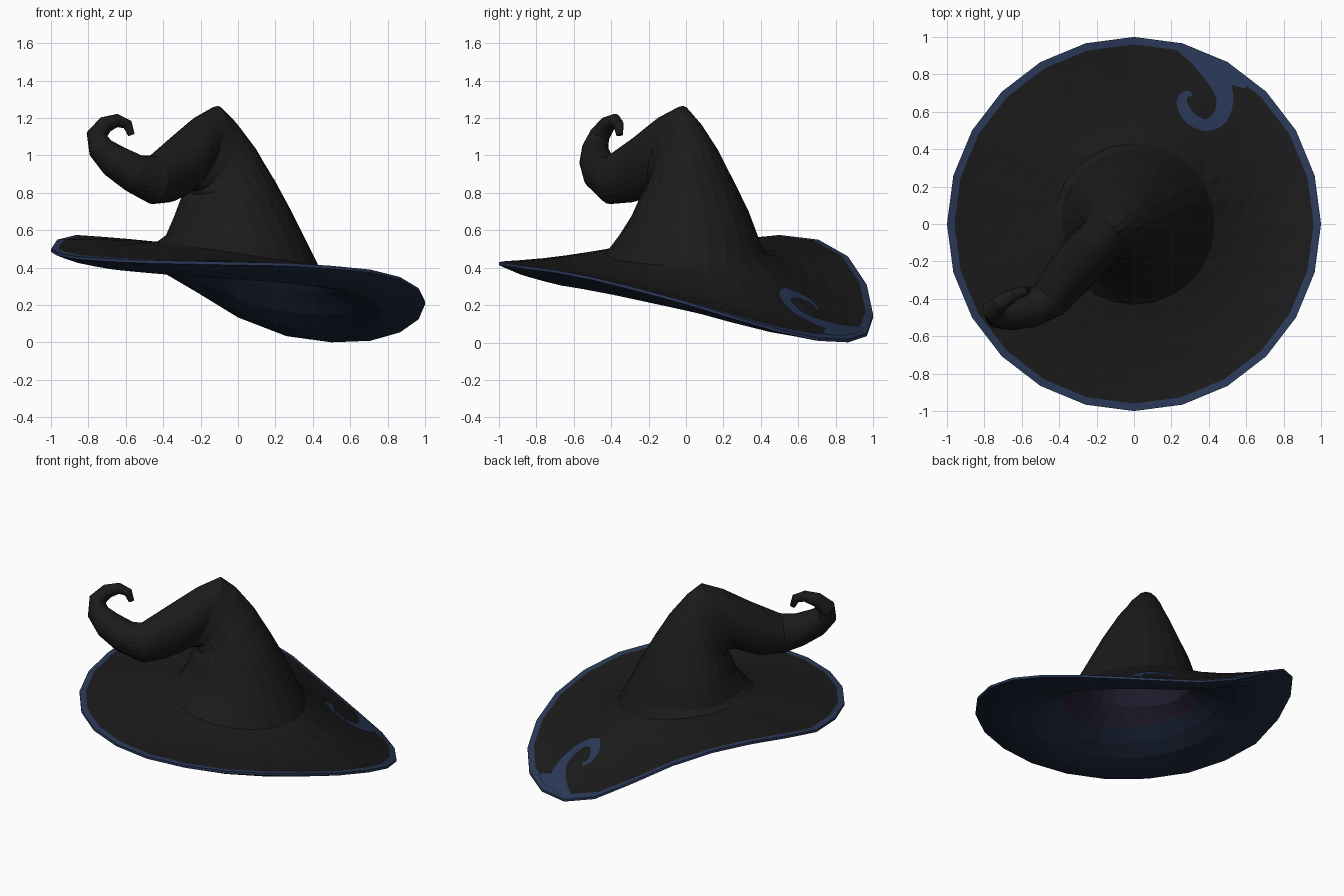
import bpy
from math import sin, cos, pi
from mathutils import Vector
from mathutils.bvhtree import BVHTree

if "Cube" in bpy.data.objects:
    bpy.data.objects.remove(bpy.data.objects["Cube"])

SIDES = 24


def material(name, rgb):
    m = bpy.data.materials.new(name)
    m.use_nodes = True
    m.diffuse_color = (*rgb, 1)
    bsdf = m.node_tree.nodes["Principled BSDF"]
    bsdf.inputs["Base Color"].default_value = (*rgb, 1)
    bsdf.inputs["Roughness"].default_value = 0.9
    return m


BLACK = material("black felt", (0.011, 0.011, 0.011))
BLUE = material("blue trim", (0.024, 0.042, 0.1))
NAVY = material("navy underside", (0.014, 0.024, 0.05))
PURPLE = material("purple lining", (0.018, 0.013, 0.031))


def make_object(name, verts, faces, mats, indices=None):
    mesh = bpy.data.meshes.new(name)
    mesh.from_pydata(verts, [], faces)
    for m in mats:
        mesh.materials.append(m)
    if indices:
        mesh.polygons.foreach_set("material_index", indices)
    mesh.update()
    obj = bpy.data.objects.new(name, mesh)
    bpy.context.collection.objects.link(obj)
    return obj


def loft(rings):
    """Triangulated skin between successive closed rings."""
    verts = [p for ring in rings for p in ring]
    faces = []
    for r in range(len(rings) - 1):
        for i in range(SIDES):
            j = (i + 1) % SIDES
            a, b = r * SIDES + i, r * SIDES + j
            c, d = b + SIDES, a + SIDES
            faces += [(c, b, a), (d, c, a)]
    return verts, faces


# Brim: wavy rim height every 15 degrees, counterclockwise from +x
RIM = [.22, .14, .07, .025, .017, .05, .15, .31, .46, .55, .575, .55,
       .50, .48, .46, .45, .44, .435, .43, .425, .41, .39, .35, .29]


def base_point(i, radius=0.43):
    a = 2 * pi * i / SIDES
    return Vector((radius * cos(a), radius * sin(a), 0.476 - 0.065 * cos(a)))


def brim_ring(t, sag, tilt=0.0, drop=0.0):
    ring = []
    for i in range(SIDES):
        a = 2 * pi * i / SIDES
        p = base_point(i).lerp(Vector((cos(a), sin(a), RIM[i])), t)
        p.z = max(0, p.z - (sag + tilt * cos(a)) * sin(pi * t) - drop)
        ring.append(p)
    return ring


top = [brim_ring(t, 0.018, 0.024) for t in (0, .2, .4, .6, .8, .93, 1)]
under = [brim_ring(t, 0.1, 0.015, 0.016) for t in (1, .95, .8, .6, .4, .2, .03)]

# Crown: each ring spans from the back of the fold to its inner side
BACK = Vector((cos(pi / 4), sin(pi / 4), 0))
SIDE = Vector((-BACK.y, BACK.x, 0))
ANGLES = [2 * pi * i / SIDES - pi / 4 for i in range(SIDES)]


def crown_ring(s0, z0, s1, z1, width, shift):
    outer = BACK * -s0 + Vector((0, 0, z0))
    inner = BACK * -s1 + Vector((0, 0, z1))
    centre, half = (outer + inner) / 2 + SIDE * shift, (outer - inner) / 2
    return [centre + half * cos(a) + SIDE * width * sin(a) for a in ANGLES]


FOLD = [(-.385, .53, .37, .58, .375, .02), (-.3, .71, .31, .67, .32, .035),
        (-.21, .88, .28, .75, .26, .04), (-.11, 1.05, .25, .79, .205, .05),
        (0, 1.19, .26, .81, .15, .06), (.09, 1.265, .30, .81, .125, .065),
        (.23, 1.21, .37, .78, .135, .06), (.40, 1.11, .46, .75, .13, .055),
        (.60, 1.0, .61, .74, .11, .035)]
crown = [crown_ring(*f) for f in FOLD]

# Curled tip: round sections carried along a path
TIP = [(-.555, -.45, .905, .104), (-.66, -.48, .97, .09), (-.735, -.485, 1.04, .07),
       (-.755, -.46, 1.11, .055), (-.71, -.42, 1.165, .045), (-.645, -.38, 1.187, .035),
       (-.59, -.36, 1.165, .028), (-.57, -.355, 1.11, .018)]
up, side = Vector((0, 0, 1)), SIDE.copy()
path = [Vector((-.44, -.41, .87))] + [Vector(p[:3]) for p in TIP]
for k, p in enumerate(TIP, 1):
    tangent = (path[min(k + 1, len(TIP))] - path[k - 1]).normalized()
    up = (up - tangent * up.dot(tangent)).normalized()
    cross = tangent.cross(up)
    side = cross if cross.dot(side) > 0 else -cross
    crown.append([path[k] + p[3] * (up * cos(a) + side * sin(a)) for a in ANGLES])

# Hat shell: one skin from the tip down the crown and around the brim
verts, faces = loft(crown[::-1] + top + under)
bands = [0] * (len(crown) + 5) + [1] * 2 + [2] * 6
indices = [bands[k // (2 * SIDES)] for k in range(len(faces))] + [0]
faces.append(tuple(range(SIDES)))
shell = make_object("crown_and_brim", verts, faces, [BLACK, BLUE, NAVY], indices)

# Lining: inside of the crown, closed at its top
lining = [under[-1]]
for ring in crown[:4]:
    mid = sum(ring, Vector()) / SIDES
    lining.append([mid.lerp(p, 0.94) for p in ring])
verts, faces = loft(lining)
last = len(verts) - SIDES
faces.append(tuple(reversed(range(last, len(verts)))))
make_object("lining", verts, faces, [PURPLE])

# Painted swirl: thin ribbon laid on the brim
tree = BVHTree.FromPolygons([v.co for v in shell.data.vertices],
                            [tuple(p.vertices) for p in shell.data.polygons])


def on_brim(x, y):
    hit = tree.ray_cast(Vector((x, y, 2)), Vector((0, 0, -1)))[0]
    return Vector((x, y, (hit.z if hit else 0) + 0.006))


def smooth_path(points, steps=5):
    pts = [Vector(p) for p in points]
    pts = [pts[0]] + pts + [pts[-1]]
    out = []
    for a, b, c, d in zip(pts, pts[1:], pts[2:], pts[3:]):
        for k in range(steps):
            t = k / steps
            out.append((2 * b + (c - a) * t + (2 * a - 5 * b + 4 * c - d) * t ** 2
                        + (3 * b - a - 3 * c + d) * t ** 3) / 2)
    return out + [pts[-1]]


def ribbon(name, points, across=4):
    path = smooth_path(points)
    verts, faces = [], []
    for k, p in enumerate(path):
        run = path[min(k + 1, len(path) - 1)] - path[max(k - 1, 0)]
        normal = Vector((-run.y, run.x)).normalized()
        for j in range(across + 1):
            q = p.xy + normal * p.z * (1 - 2 * j / across)
            verts.append(on_brim(q.x, q.y))
    n = across + 1
    for k in range(len(path) - 1):
        for j in range(across):
            a = k * n + j
            faces.append((a + n, a + n + 1, a + 1, a))
    make_object(name, verts, faces, [BLUE])


# Each point is x, y and half width
ribbon("swirl", [(.23, .94, .01), (.33, .885, .035), (.415, .81, .05), (.475, .72, .05),
                 (.483, .63, .043), (.45, .56, .04), (.385, .53, .032),
                 (.315, .555, .032), (.27, .61, .031), (.255, .66, .026),
                 (.28, .695, .018), (.31, .69, .008)])
ribbon("swirl_root", [(.36, .885, .015), (.44, .83, .035), (.53, .775, .032),
                      (.6, .735, .012)])
